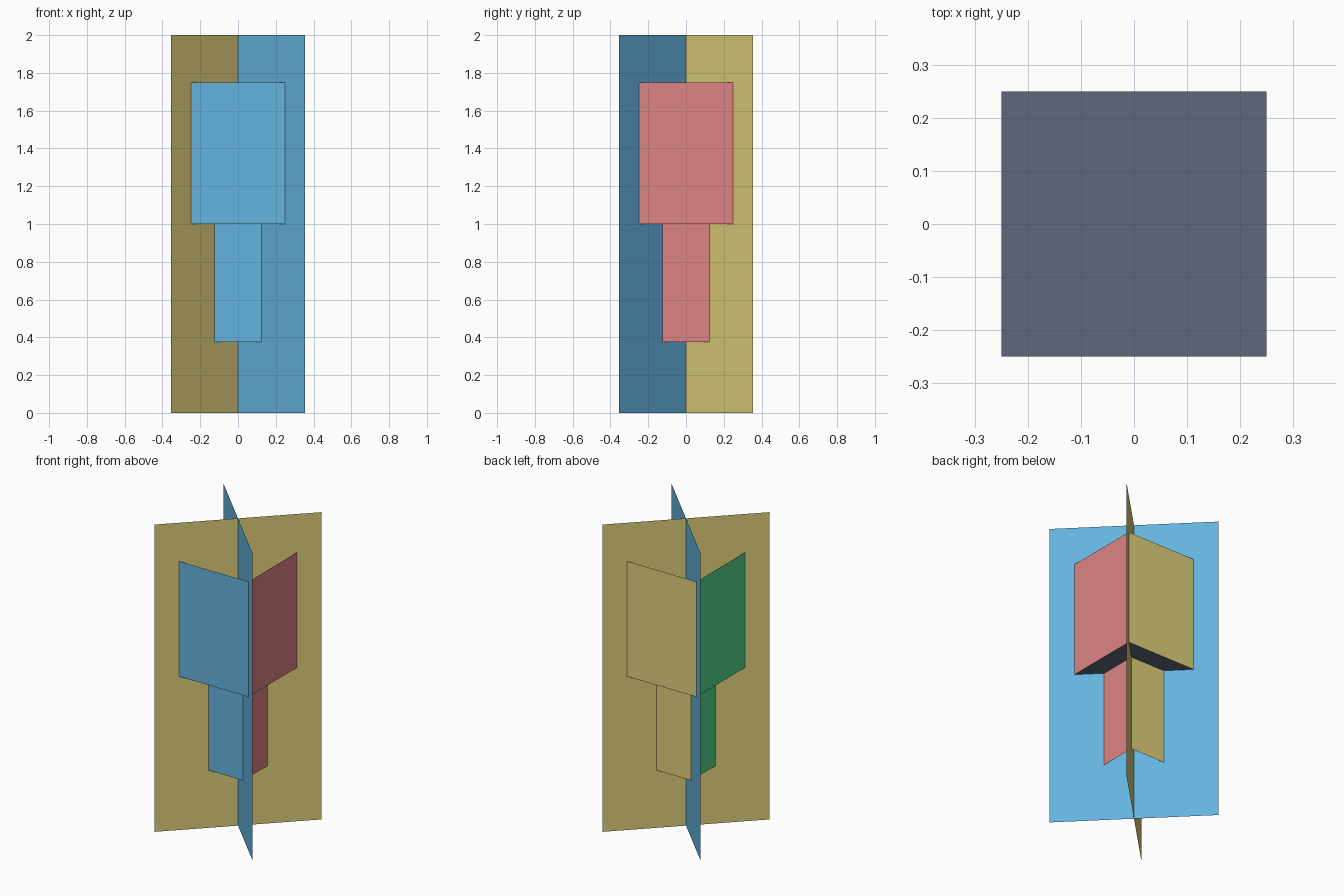
import bpy, bmesh, math
from mathutils import Matrix, Vector

if "Cube" in bpy.data.objects:
    bpy.data.objects.remove(bpy.data.objects["Cube"])


def material(name, r, g, b):
    lin = [((c / 255 + 0.055) / 1.055) ** 2.4 for c in (r, g, b)]
    m = bpy.data.materials.new(name)
    m.diffuse_color = (*lin, 1)
    m.use_nodes = True
    m.node_tree.nodes["Principled BSDF"].inputs["Base Color"].default_value = m.diffuse_color
    return m


BLUE = material("sky blue", 100, 179, 223)
TAN = material("tan", 223, 207, 122)
RED = material("soft red", 221, 132, 132)
GREEN = material("green", 85, 219, 138)
SLATE = material("slate", 94, 105, 123)


def finish(name, bm, mats):
    mesh = bpy.data.meshes.new(name)
    bm.to_mesh(mesh)
    bm.free()
    for m in mats:
        mesh.materials.append(m)
    bpy.context.collection.objects.link(bpy.data.objects.new(name, mesh))


def blade(name, angle, mat):
    """Flat upright sheet through the centre, 1 wide and 2 tall."""
    bm = bmesh.new()
    d = Vector((math.cos(angle), math.sin(angle), 0)) * 0.5
    up = Vector((0, 0, 2))
    bm.faces.new([bm.verts.new(p) for p in (-d, d, d + up, up - d)])
    finish(name, bm, [mat])


def sleeve(name, half, z0, z1, floor):
    """Open box; wall colour follows the direction each wall faces."""
    bm = bmesh.new()
    size = Matrix.Diagonal((half * 2, half * 2, z1 - z0, 1))
    bmesh.ops.create_cube(bm, size=1, matrix=Matrix.Translation((0, 0, (z0 + z1) / 2)) @ size)
    bm.normal_update()
    drop = [f for f in bm.faces if f.normal.z > 0.5 or (f.normal.z < -0.5 and not floor)]
    bmesh.ops.delete(bm, geom=drop, context='FACES_ONLY')
    for f in bm.faces:
        n = f.normal
        if n.z < -0.5:
            f.material_index = 4
        elif abs(n.y) > 0.5:
            f.material_index = 0 if n.y < 0 else 1
        else:
            f.material_index = 2 if n.x > 0 else 3
    finish(name, bm, [BLUE, TAN, RED, GREEN, SLATE])


# Crossed diagonal sheets
blade("tan_sheet", math.radians(45), TAN)
blade("blue_sheet", math.radians(-45), BLUE)

# Wide open-topped box above a narrow open sleeve
sleeve("upper_box", 0.25, 1.0, 1.75, True)
sleeve("lower_sleeve", 0.125, 0.375, 1.0, False)
